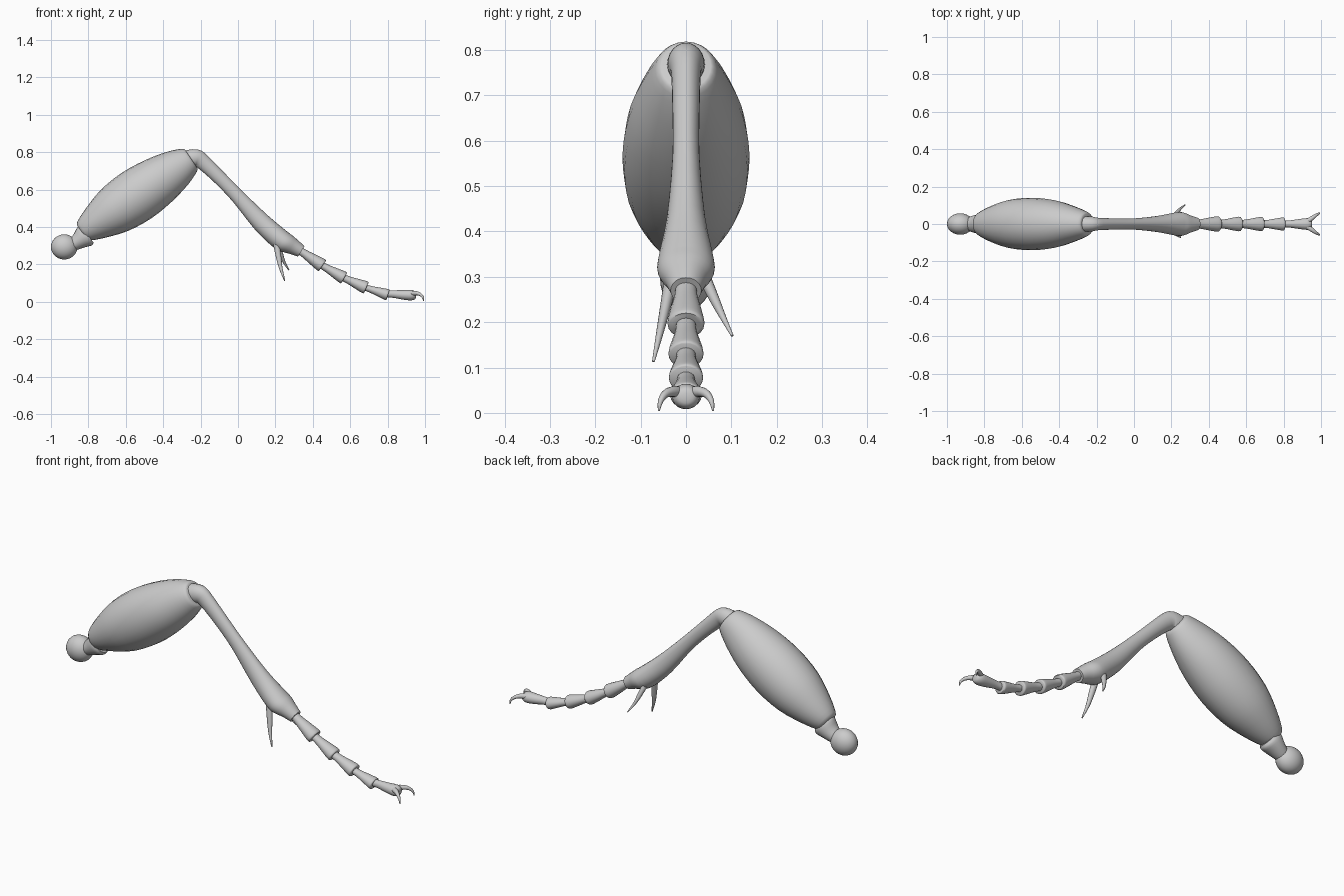
import bpy, bmesh, math
from mathutils import Vector


def spline(a, b, c, d, t):
    return 0.5 * (2*b + (c-a)*t + (2*a-5*b+4*c-d)*t*t + (3*b-a-3*c+d)*t**3)


def loft(name, stations, sides=20, sub=3):
    """Skin elliptical rings; station = (x, y, z, radius in plane, radius across)."""
    n = len(stations)
    rows = []
    for i in range(n - 1):
        quad = [stations[min(max(i + k, 0), n - 1)] for k in (-1, 0, 1, 2)]
        for s in range(sub):
            rows.append([spline(*v, s / sub) for v in zip(*quad)])
    rows.append(list(stations[-1]))
    bm = bmesh.new()
    rings = []
    for i, row in enumerate(rows):
        p = Vector(row[:3])
        a, b = rows[max(i - 1, 0)], rows[min(i + 1, len(rows) - 1)]
        t = (Vector(b[:3]) - Vector(a[:3])).normalized()
        side = Vector((0, 1, 0))
        side = (side - t * side.dot(t)).normalized()
        up = t.cross(side)
        r, ry = max(row[3], 0.001), max(row[4], 0.001)
        ring = []
        for k in range(sides):
            g = 2 * math.pi * k / sides
            ring.append(bm.verts.new(p + up * r * math.cos(g) + side * ry * math.sin(g)))
        rings.append(ring)
    for A, B in zip(rings, rings[1:]):
        for k in range(sides):
            j = (k + 1) % sides
            bm.faces.new((A[k], A[j], B[j], B[k]))
    bm.faces.new(rings[0])
    bm.faces.new(rings[-1])
    bmesh.ops.recalc_face_normals(bm, faces=bm.faces)
    return finish(name, bm)


def finish(name, bm):
    me = bpy.data.meshes.new(name)
    bm.to_mesh(me)
    bm.free()
    ob = bpy.data.objects.new(name, me)
    bpy.context.collection.objects.link(ob)
    bpy.ops.object.select_all(action='DESELECT')
    ob.select_set(True)
    bpy.context.view_layer.objects.active = ob
    bpy.ops.object.shade_smooth_by_angle(angle=math.radians(40))
    return ob


# Hip ball
bm = bmesh.new()
bmesh.ops.create_uvsphere(bm, u_segments=24, v_segments=16, radius=1)
for v in bm.verts:
    v.co = Vector((v.co.x * 0.071 - 0.929, v.co.y * 0.057, v.co.z * 0.067 + 0.294))
finish("hip_ball", bm)

# Hip collar
loft("hip_collar", [(-0.885, 0, 0.305, 0.034, 0.036), (-0.85, 0, 0.328, 0.046, 0.048),
                    (-0.82, 0, 0.351, 0.062, 0.055), (-0.805, 0, 0.362, 0.056, 0.05)])

# Thick thigh: radii along a straight axis
start, end = Vector((-0.835, 0, 0.372)), Vector((-0.25, 0, 0.765))
profile = [(0, 0.045, 0.045), (0.02, 0.062, 0.062), (0.13, 0.095, 0.096),
           (0.3, 0.132, 0.13), (0.5, 0.145, 0.14), (0.7, 0.132, 0.127),
           (0.87, 0.105, 0.095), (0.98, 0.074, 0.068), (1.0, 0.06, 0.055)]
loft("thigh", [(*start.lerp(end, t), r, ry) for t, r, ry in profile], 24)

# Shin, bent at the knee and flared at the foot end
loft("shin", [(-0.27, 0, 0.765, 0.046, 0.042), (-0.225, 0, 0.769, 0.047, 0.040),
              (-0.19, 0, 0.75, 0.042, 0.033), (-0.10, 0, 0.665, 0.037, 0.030),
              (0.0, 0, 0.562, 0.038, 0.030), (0.125, 0, 0.425, 0.051, 0.043),
              (0.225, 0, 0.335, 0.056, 0.062), (0.265, 0, 0.312, 0.051, 0.061),
              (0.30, 0, 0.293, 0.042, 0.046), (0.338, 0, 0.27, 0.033, 0.034)], 24)

# Two spurs under the shin
loft("long_spur", [(0.205, -0.03, 0.31, 0.017, 0.016), (0.218, -0.045, 0.235, 0.014, 0.012),
                   (0.23, -0.058, 0.175, 0.009, 0.008), (0.25, -0.072, 0.113, 0.003, 0.003)], 12)
loft("short_spur", [(0.215, 0.04, 0.30, 0.014, 0.014), (0.232, 0.063, 0.25, 0.011, 0.011),
                    (0.248, 0.082, 0.21, 0.007, 0.007), (0.272, 0.102, 0.17, 0.003, 0.003)], 12)

# Flared foot segments
joints = [(0.325, 0.278), (0.452, 0.193), (0.568, 0.127), (0.686, 0.075), (0.802, 0.037)]
flare = [(0.036, 0.041), (0.034, 0.039), (0.034, 0.038), (0.030, 0.035)]
for i, (r, ry) in enumerate(flare):
    a = Vector((joints[i][0], 0, joints[i][1]))
    b = Vector((joints[i + 1][0], 0, joints[i + 1][1]))
    a -= (b - a) * 0.08
    steps = [(0, 0.55), (0.3, 0.62), (0.65, 0.84), (0.94, 1.0), (1.0, 0.9)]
    loft(f"foot_segment_{i + 1}", [(*a.lerp(b, t), r * k, ry * k) for t, k in steps])

# Last foot segment
loft("foot_tip", [(0.785, 0, 0.043, 0.018, 0.018), (0.83, 0, 0.042, 0.020, 0.019),
                  (0.88, 0, 0.038, 0.025, 0.026), (0.925, 0, 0.036, 0.028, 0.031),
                  (0.948, 0, 0.036, 0.020, 0.022), (0.953, 0, 0.036, 0.004, 0.004)])

# Mirrored pair of hooked claws
for s, side in ((-1, "front"), (1, "back")):
    loft(f"{side}_claw", [(0.92, s*0.01, 0.044, 0.014, 0.014), (0.947, s*0.028, 0.047, 0.012, 0.012),
                          (0.97, s*0.045, 0.042, 0.009, 0.009), (0.988, s*0.056, 0.026, 0.006, 0.006),
                          (0.993, s*0.06, 0.004, 0.002, 0.002)], 12)
